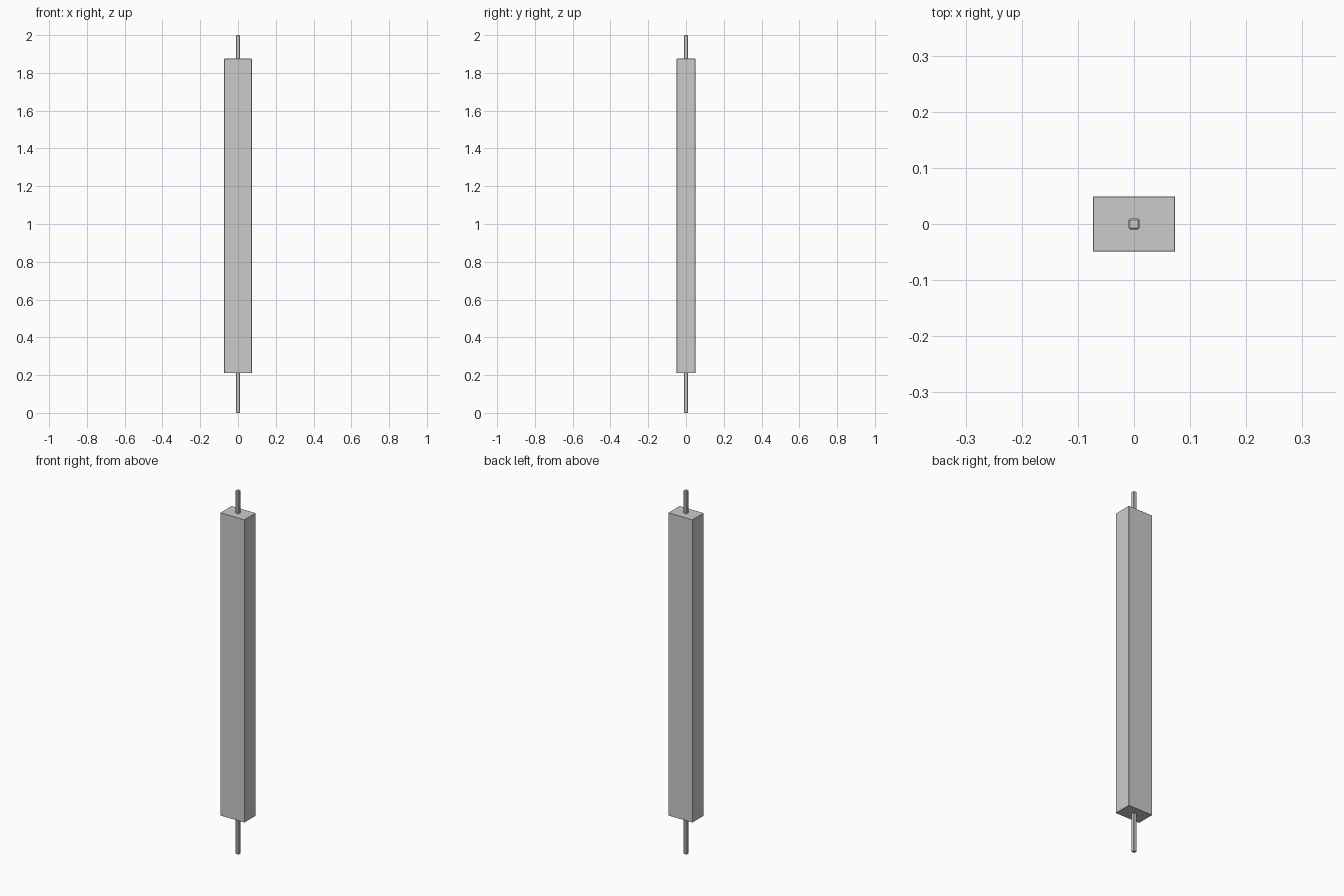
import bpy
import bmesh
from mathutils import Matrix, Vector

cube = bpy.data.objects.get("Cube")
if cube:
    bpy.data.objects.remove(cube, do_unlink=True)


def bevelled_bar(name, width, depth, bottom, top, bevel):
    """Upright rectangular bar with narrow chamfered edges."""
    height = top - bottom
    mesh = bpy.data.meshes.new(name)
    bm = bmesh.new()
    bmesh.ops.create_cube(bm, size=1, matrix=Matrix.Diagonal((width, depth, height, 1)))
    bm.to_mesh(mesh)
    bm.free()
    obj = bpy.data.objects.new(name, mesh)
    obj.location = Vector((0, 0, (bottom + top) / 2))
    bpy.context.collection.objects.link(obj)
    chamfer = obj.modifiers.new("chamfer", 'BEVEL')
    chamfer.width = bevel
    chamfer.segments = 1
    return obj


BODY_BOTTOM, BODY_TOP = 0.21, 1.875
PIN = 0.019
EMBED = 0.01

# Main block
bevelled_bar("body", 0.147, 0.098, BODY_BOTTOM, BODY_TOP, 0.001)

# Thin square pins at each end, seated slightly into the block
bevelled_bar("lower_pin", PIN, PIN, 0, BODY_BOTTOM + EMBED, 0.0025)
bevelled_bar("upper_pin", PIN, PIN, BODY_TOP - EMBED, 2, 0.0025)
